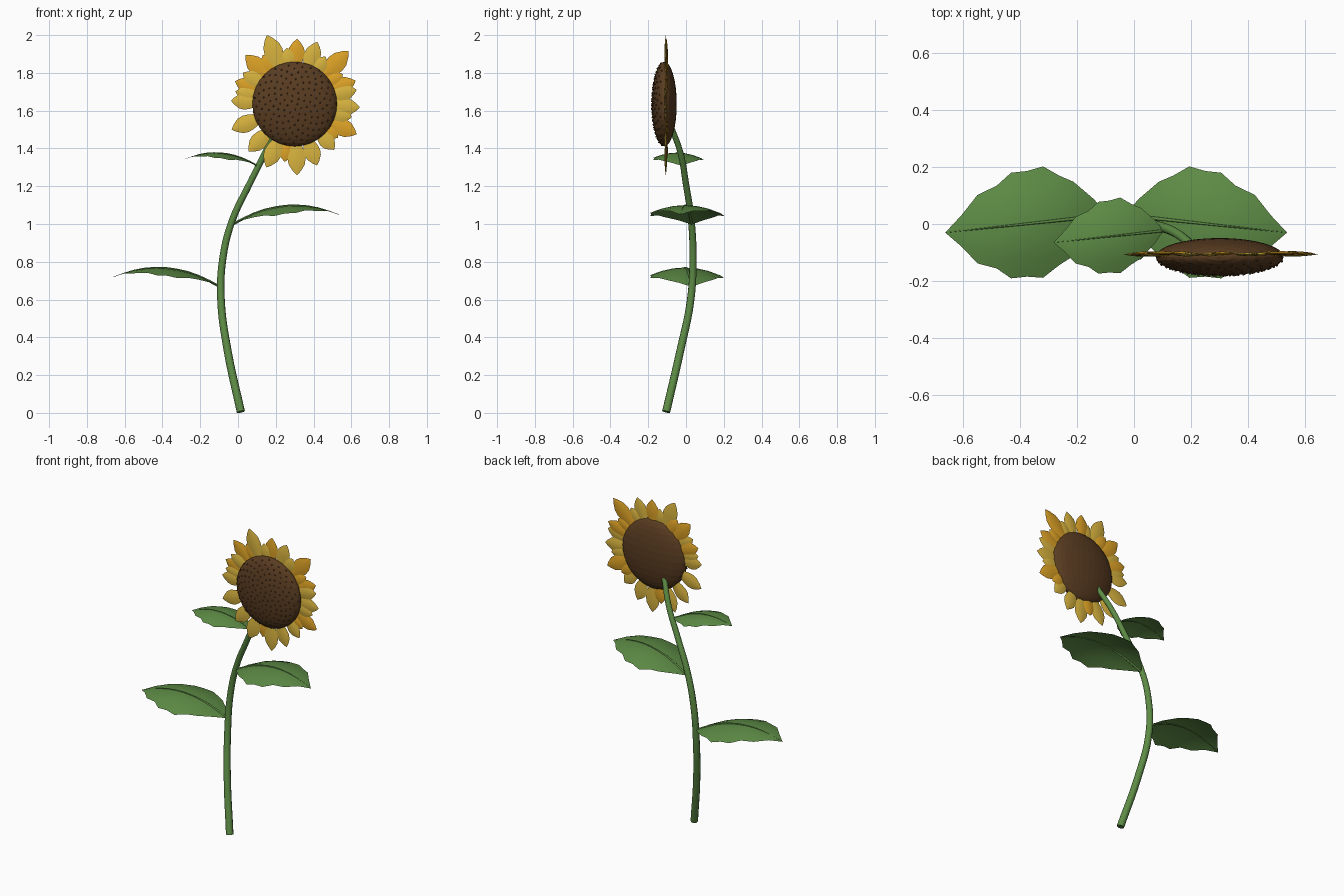
import bpy, bmesh, math
from mathutils import Vector, Matrix

cube = bpy.data.objects.get("Cube")
if cube:
    bpy.data.objects.remove(cube, do_unlink=True)


def material(name, rgb):
    m = bpy.data.materials.new(name)
    m.use_nodes = True
    m.diffuse_color = (*rgb, 1)
    m.node_tree.nodes["Principled BSDF"].inputs["Base Color"].default_value = (*rgb, 1)
    return m


green = material("leaf green", (0.11, 0.26, 0.06))
brown = material("seed brown", (0.10, 0.045, 0.015))
yellow = material("petal yellow", (0.70, 0.46, 0.05))
orange = material("petal orange", (0.74, 0.37, 0.02))


def mesh_object(name, bm, mat, smooth=True):
    me = bpy.data.meshes.new(name)
    bmesh.ops.recalc_face_normals(bm, faces=bm.faces)
    bm.to_mesh(me)
    bm.free()
    ob = bpy.data.objects.new(name, me)
    bpy.context.collection.objects.link(ob)
    me.materials.append(mat)
    if smooth:
        select(ob)
        bpy.ops.object.shade_smooth_by_angle(angle=math.radians(35))
    return ob


def select(ob):
    bpy.ops.object.select_all(action='DESELECT')
    ob.select_set(True)
    bpy.context.view_layer.objects.active = ob


def tube(name, points, radius, tip_scale, mat, rings=5):
    """Round tapering tube along a smooth path."""
    cu = bpy.data.curves.new(name, 'CURVE')
    cu.dimensions = '3D'
    cu.bevel_depth = radius
    cu.bevel_resolution = 3
    cu.resolution_u = rings
    cu.use_fill_caps = True
    sp = cu.splines.new('BEZIER')
    sp.bezier_points.add(len(points) - 1)
    for i, (bp, p) in enumerate(zip(sp.bezier_points, points)):
        bp.co = p
        bp.handle_left_type = bp.handle_right_type = 'AUTO'
        bp.radius = 1 + (tip_scale - 1) * i / (len(points) - 1)
    cu.materials.append(mat)
    ob = bpy.data.objects.new(name, cu)
    bpy.context.collection.objects.link(ob)
    select(ob)
    bpy.ops.object.convert(target='MESH')
    bpy.ops.object.shade_smooth_by_angle(angle=math.radians(40))


# Stem
tube("stem", [(0.015, -0.105, 0.006), (-0.055, -0.03, 0.33), (-0.09, 0.025, 0.6),
              (-0.08, 0.037, 0.82), (-0.03, 0.028, 1.02), (0.06, 0.0, 1.21),
              (0.145, -0.03, 1.38), (0.215, -0.085, 1.53)], 0.022, 0.7, green)

# Leaves: scalloped outline, arched along the midrib, drooping to the edges
OUTLINE = [(0, 0.008), (0.07, 0.06), (0.2, 0.13), (0.29, 0.157), (0.39, 0.195), (0.49, 0.185),
           (0.59, 0.185), (0.68, 0.145), (0.8, 0.12), (0.9, 0.055), (1, 0.001)]


def leaf_point(base, side, size, t, off):
    x = side * 0.56 * t
    y = off - 0.06 * t
    z = 0.34 * t - 0.29 * t * t - 1.2 * off * off
    return Vector(base) + size * Vector((x, y, z))


def leaf(name, base, side, size):
    bm = bmesh.new()
    rows = [[bm.verts.new(leaf_point(base, side, size, t, w * k / 3)) for k in range(-3, 4)]
            for t, w in OUTLINE]
    for a, b in zip(rows, rows[1:]):
        for k in range(6):
            bm.faces.new((a[k], a[k + 1], b[k + 1], b[k]))
    ob = mesh_object(name, bm, green)
    if ob.data.polygons[20].normal.z < 0:
        ob.data.flip_normals()
    rib = [leaf_point(base, side, size, t / 5, 0) for t in range(6)]
    tube(name + "_midrib", rib, 0.007 * size, 0.15, green, 2)


leaf("lower_leaf", (-0.10, 0.03, 0.67), -1, 1)
leaf("middle_leaf", (-0.025, 0.03, 1.0), 1, 1)
leaf("upper_leaf", (0.10, -0.024, 1.31), -1, 0.68)

# Flower disc
CENTRE = Vector((0.30, -0.115, 1.635))
RADIUS, DEPTH = 0.224, 0.066
bm = bmesh.new()
bmesh.ops.create_uvsphere(bm, u_segments=32, v_segments=16, radius=1)
bmesh.ops.transform(bm, verts=bm.verts,
                    matrix=Matrix.Translation(CENTRE) @ Matrix.Diagonal((RADIUS, DEPTH, RADIUS, 1)))
mesh_object("flower_disc", bm, brown, smooth=False)

# Seeds sunk into the front of the disc in a spiral
bm = bmesh.new()
COUNT = 150
for i in range(COUNT):
    r = math.sqrt((i + 0.5) / COUNT) * 0.99
    a = i * math.radians(137.508)
    pos = CENTRE + Vector((r * RADIUS * math.cos(a), -DEPTH * math.sqrt(1 - r * r),
                           r * RADIUS * math.sin(a)))
    bmesh.ops.create_icosphere(bm, subdivisions=1, radius=0.005, matrix=Matrix.Translation(pos))
mesh_object("seeds", bm, brown)

# Petals: pointed lens shapes placed by angle and reach, two colours
PROFILE = [(0, 0.35), (0.25, 0.6), (0.45, 0.9), (0.6, 1), (0.75, 0.88), (0.9, 0.45), (1, 0.02)]


def petal(bm, angle, reach, layer):
    a = math.radians(angle)
    out, across = Vector((math.cos(a), 0, math.sin(a))), Vector((-math.sin(a), 0, math.cos(a)))
    start = 0.16
    half = 0.12 * (reach - start) + 0.022
    origin = Vector((CENTRE.x, -0.105 + layer, CENTRE.z))
    rows = []
    for t, w in PROFILE:
        mid = origin + out * (start + (reach - start) * t)
        ring = [(half * w, 0), (half * w * 0.5, 0.005 * w), (0, 0.007 * w), (-half * w * 0.5, 0.005 * w),
                (-half * w, 0), (-half * w * 0.5, -0.005 * w), (0, -0.007 * w), (half * w * 0.5, -0.005 * w)]
        rows.append([bm.verts.new(mid + across * u + Vector((0, v, 0))) for u, v in ring])
    for p, q in zip(rows, rows[1:]):
        for k in range(8):
            n = (k + 1) % 8
            bm.faces.new((p[k], p[n], q[n], q[k]))
    bm.faces.new(rows[0])
    bm.faces.new(rows[-1])


YELLOW = [(112, .393), (70, .35), (13, .336), (-3, .345), (-49, .32), (-70, .345), (-88, .376),
          (-114, .367), (-134, .35), (-158, .36), (177, .337), (168, .32), (98, .30), (57, .30),
          (149, .32), (-13, .31)]
ORANGE = [(88, .345), (44.5, .40), (21, .345), (-26, .365), (159, .337), (135, .366),
          (-100, .31), (-38, .29), (32, .30), (123, .31)]
for name, spec, mat, layer in (("yellow_petals", YELLOW, yellow, -0.002),
                               ("orange_petals", ORANGE, orange, 0.002)):
    bm = bmesh.new()
    for i, (angle, reach) in enumerate(spec):
        petal(bm, angle, reach, layer + 0.001 * (i % 2))
    mesh_object(name, bm, mat)
